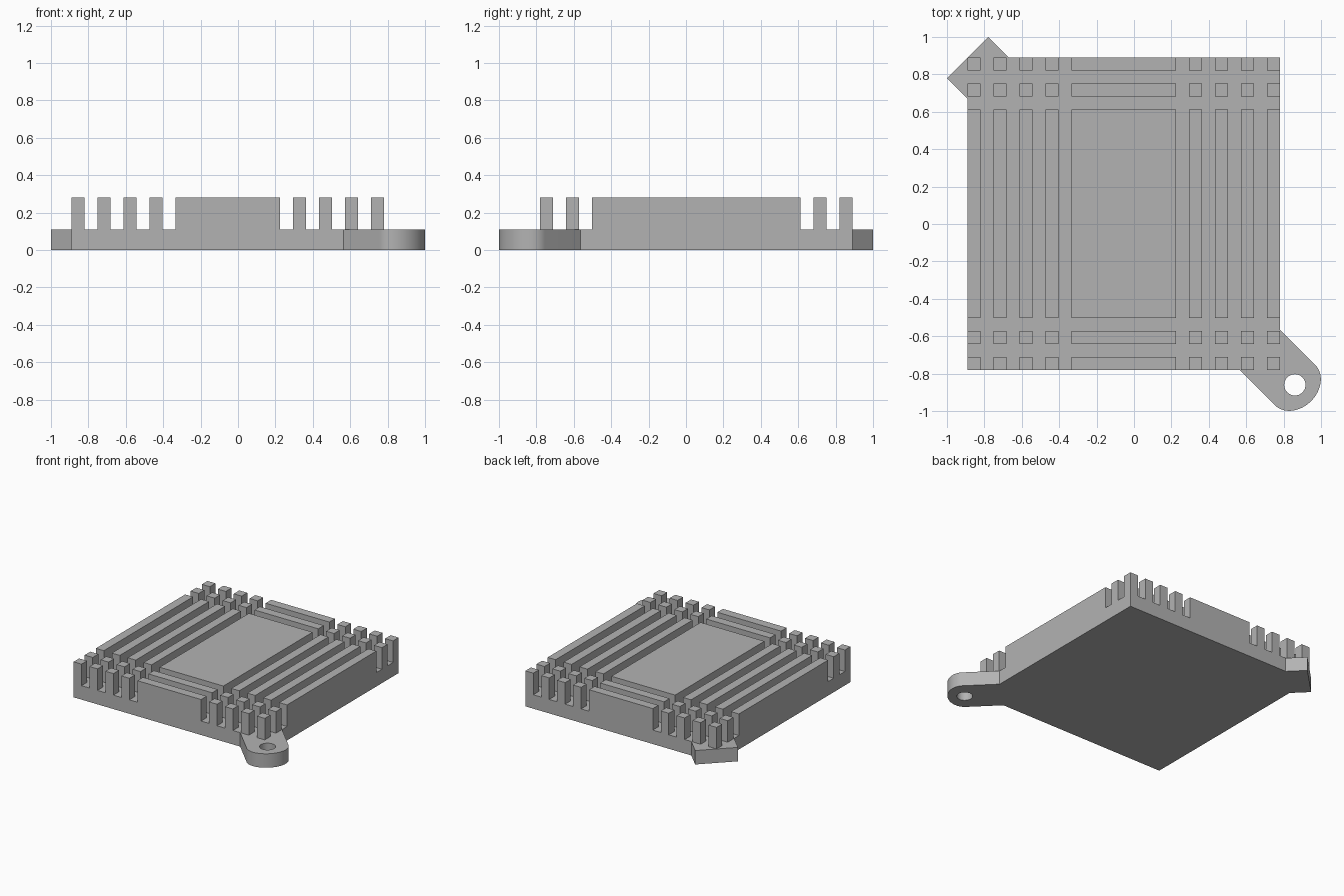
import bpy
import bmesh
from math import cos, sin, pi, sqrt

old = bpy.data.objects.get("Cube")
if old:
    bpy.data.objects.remove(old, do_unlink=True)

grey = bpy.data.materials.new("metal_grey")
grey.use_nodes = True
colour = (0.45, 0.45, 0.45, 1)
grey.diffuse_color = colour
grey.node_tree.nodes["Principled BSDF"].inputs["Base Color"].default_value = colour

BASE_TOP, FIN_TOP = 0.11, 0.28
LOW, HIGH = -0.78, 0.89          # square body: x is mirrored, y is not
UNIT = (HIGH - LOW) / 24         # fin width and groove width


def add_object(name, bm):
    bmesh.ops.recalc_face_normals(bm, faces=bm.faces)
    mesh = bpy.data.meshes.new(name)
    bm.to_mesh(mesh)
    bm.free()
    mesh.materials.append(grey)
    obj = bpy.data.objects.new(name, mesh)
    bpy.context.collection.objects.link(obj)
    return obj


def ellipse(cx, cy, along, across, start, end, steps):
    """Points of an ellipse whose short axis lies along the (1, -1) diagonal."""
    pts = []
    for i in range(steps):
        t = start + (end - start) * i / (steps - 1)
        u, v = along * cos(t), across * sin(t)
        pts.append((cx + (u + v) / sqrt(2), cy + (v - u) / sqrt(2)))
    return pts


# Base plate outline: square body, pointed tab and rounded lug
lug = ellipse(0.862, -0.862, 0.12, 0.152, -pi / 2, pi / 2, 33)
outline = [(-HIGH, LOW), (0.565, LOW)] + lug + [
    (-LOW, -0.565), (-LOW, HIGH),
    (-0.67, HIGH), (-0.78, 1.0), (-1.0, 0.78), (-HIGH, 0.67)]
hole = ellipse(0.86, -0.86, 0.057, 0.057, 0, 2 * pi, 33)[:-1]

curve = bpy.data.curves.new("plate_outline", "CURVE")
curve.dimensions = "2D"
curve.fill_mode = "BOTH"
curve.extrude = BASE_TOP / 2
for loop in (outline, hole):
    spline = curve.splines.new("POLY")
    spline.points.add(len(loop) - 1)
    spline.use_cyclic_u = True
    for point, (x, y) in zip(spline.points, loop):
        point.co = (x, y, BASE_TOP / 2, 1)
helper = bpy.data.objects.new("plate_outline", curve)
bpy.context.collection.objects.link(helper)
bpy.context.view_layer.update()
flat = helper.evaluated_get(bpy.context.evaluated_depsgraph_get()).to_mesh()
bm = bmesh.new()
bm.from_mesh(flat)
bpy.data.objects.remove(helper, do_unlink=True)
bmesh.ops.remove_doubles(bm, verts=bm.verts, dist=0.0005)
bottom = min(v.co.z for v in bm.verts)
for v in bm.verts:
    v.co.z = 0 if v.co.z - bottom < BASE_TOP / 2 else BASE_TOP
plate = add_object("base_plate", bm)


def spans(start, before, middle, after):
    """Fin intervals: narrow fins, one wide block, narrow fins."""
    out, pos = [], start
    for width in [1] * before + [middle] + [1] * after:
        out.append((pos, pos + width * UNIT))
        pos += (width + 1) * UNIT
    return out


# Pins, long fins and centre block left standing between the crossing grooves
bm = bmesh.new()
for x0, x1 in spans(-HIGH, 4, 8, 4):
    for y0, y1 in spans(LOW, 2, 16, 2):
        ring = [(x0, y0), (x1, y0), (x1, y1), (x0, y1)]
        low = [bm.verts.new((x, y, BASE_TOP)) for x, y in ring]
        top = [bm.verts.new((x, y, FIN_TOP)) for x, y in ring]
        bm.faces.new(top)
        for i in range(4):
            j = (i + 1) % 4
            bm.faces.new((low[i], low[j], top[j], top[i]))
fins = add_object("cooling_fins", bm)

# Smooth the round lug and hole, keep all other edges sharp
bpy.ops.object.select_all(action="DESELECT")
plate.select_set(True)
bpy.context.view_layer.objects.active = plate
bpy.ops.object.shade_smooth_by_angle(angle=pi / 6)
